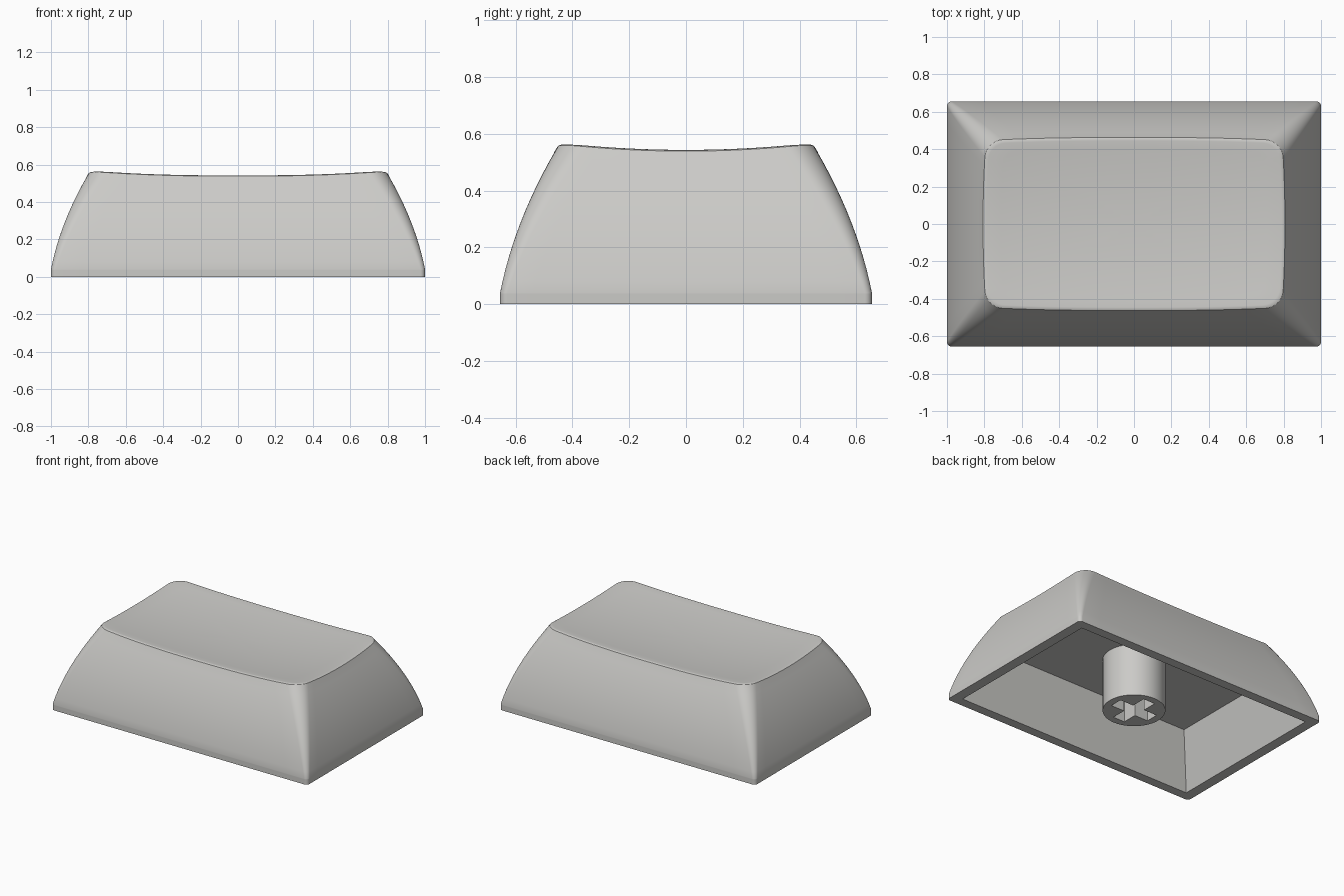
import bpy, bmesh, math

if "Cube" in bpy.data.objects:
    bpy.data.objects.remove(bpy.data.objects["Cube"])

HX, HY = 1.0, 0.655          # half size of the base
RIM_Z = 0.04                 # height of the straight foot band
CORNER, SIDE = 8, 14         # segments per corner and per side

plastic = bpy.data.materials.new("warm_grey_plastic")
plastic.diffuse_color = (0.60, 0.595, 0.575, 1)
plastic.use_nodes = True
plastic.node_tree.nodes["Principled BSDF"].inputs["Base Color"].default_value = plastic.diffuse_color


def make_object(name, bm):
    bmesh.ops.recalc_face_normals(bm, faces=bm.faces)
    mesh = bpy.data.meshes.new(name)
    bm.to_mesh(mesh)
    bm.free()
    ob = bpy.data.objects.new(name, mesh)
    bpy.context.collection.objects.link(ob)
    mesh.materials.append(plastic)
    return ob


def outline(hx, hy, r):
    """Rounded rectangle points, counter-clockwise."""
    corners = []
    for k, (sx, sy) in enumerate([(1, 1), (-1, 1), (-1, -1), (1, -1)]):
        arc = [(k + j / CORNER) * math.pi / 2 for j in range(CORNER + 1)]
        corners.append([(sx * (hx - r) + r * math.cos(a),
                         sy * (hy - r) + r * math.sin(a)) for a in arc])
    pts = []
    for k, arc in enumerate(corners):
        pts += arc
        (x0, y0), (x1, y1) = arc[-1], corners[(k + 1) % 4][0]
        pts += [(x0 + (x1 - x0) * j / SIDE, y0 + (y1 - y0) * j / SIDE)
                for j in range(1, SIDE)]
    return pts


def dish(x, y):
    """Height of the scooped top."""
    return 0.516 + 0.0285 * (abs(x / 0.8) ** 2.5 + abs(y / 0.465) ** 2)


def inset(z):
    t = max(0, (z - RIM_Z) / 0.51)
    return 0.1 * t + 0.1 * t * t


def box(name, hx, hy, z0, z1, taper=0):
    bm = bmesh.new()
    low, high = [[bm.verts.new((sx * (hx - d), sy * (hy - d), z))
                  for sx, sy in ((1, 1), (-1, 1), (-1, -1), (1, -1))]
                 for z, d in ((z0, 0), (z1, taper))]
    bm.faces.new(low)
    bm.faces.new(high)
    for i in range(4):
        j = (i + 1) % 4
        bm.faces.new((low[i], low[j], high[j], high[i]))
    return make_object(name, bm)


def cut(target, cutter):
    cutter.hide_render = True
    mod = target.modifiers.new("cut", "BOOLEAN")
    mod.operation = "DIFFERENCE"
    mod.solver = "EXACT"
    mod.object = cutter
    bpy.context.view_layer.objects.active = target
    bpy.ops.object.modifier_apply(modifier=mod.name)
    bpy.data.objects.remove(cutter)


def smooth(ob):
    bpy.ops.object.select_all(action="DESELECT")
    ob.select_set(True)
    bpy.context.view_layer.objects.active = ob
    bpy.ops.object.shade_smooth_by_angle(angle=math.radians(32))


# Outer body: foot band, bowed sides, rounded rim, scooped top
top = [dish(x, y) - 0.014 for x, y in outline(HX - 0.2, HY - 0.2, 0.095)]
rings = [[(x, y, z) for x, y in outline(HX, HY, 0.025)]
         for z in (0, RIM_Z - 0.004, RIM_Z)]
STEPS = 12
for s in range(1, STEPS + 1):
    t = s / STEPS
    ring = []
    for i, zt in enumerate(top):
        z = RIM_Z + t * (zt - RIM_Z)
        d = inset(z)
        x, y = outline(HX - d, HY - d, 0.025 + 0.07 * t)[i]
        ring.append((x, y, z))
    rings.append(ring)
last = rings[-1]
for d, drop in ((0.004, 0.006), (0.011, 0.0015), (0.022, 0)):
    ring = []
    for x, y, z in last:
        px, py = x * (1 - d / 0.8), y * (1 - d / 0.465)
        ring.append((px, py, dish(px, py) - drop))
    rings.append(ring)
edge = rings[-1]
for k in (0.9, 0.78, 0.64, 0.5, 0.35, 0.18):
    rings.append([(x * k, y * k, dish(x * k, y * k)) for x, y, z in edge])

bm = bmesh.new()
vr = [[bm.verts.new(p) for p in ring] for ring in rings]
n = len(top)
for a, b in zip(vr, vr[1:]):
    for i in range(n):
        j = (i + 1) % n
        bm.faces.new((a[i], a[j], b[j], b[i]))
centre = bm.verts.new((0, 0, dish(0, 0)))
for i in range(n):
    bm.faces.new((vr[-1][i], vr[-1][(i + 1) % n], centre))
bm.faces.new(vr[0])
body = make_object("cap_body", bm)

# Tapered hollow underneath
z0, z1 = -0.05, 0.37
slope = 0.115 / z1
cut(body, box("hollow_cutter", HX - 0.072 - z0 * slope, HY - 0.066 - z0 * slope,
              z0, z1, (z1 - z0) * slope))
smooth(body)

# Round mounting post with a cross-shaped socket
bm = bmesh.new()
bmesh.ops.create_cone(bm, cap_ends=True, segments=48, radius1=0.2, radius2=0.2, depth=0.39)
bmesh.ops.translate(bm, verts=bm.verts, vec=(0, 0, 0.195))
post = make_object("mounting_post", bm)
cut(post, box("socket_cutter_x", 0.15, 0.045, -0.05, 0.28))
cut(post, box("socket_cutter_y", 0.045, 0.15, -0.05, 0.28))
smooth(post)
